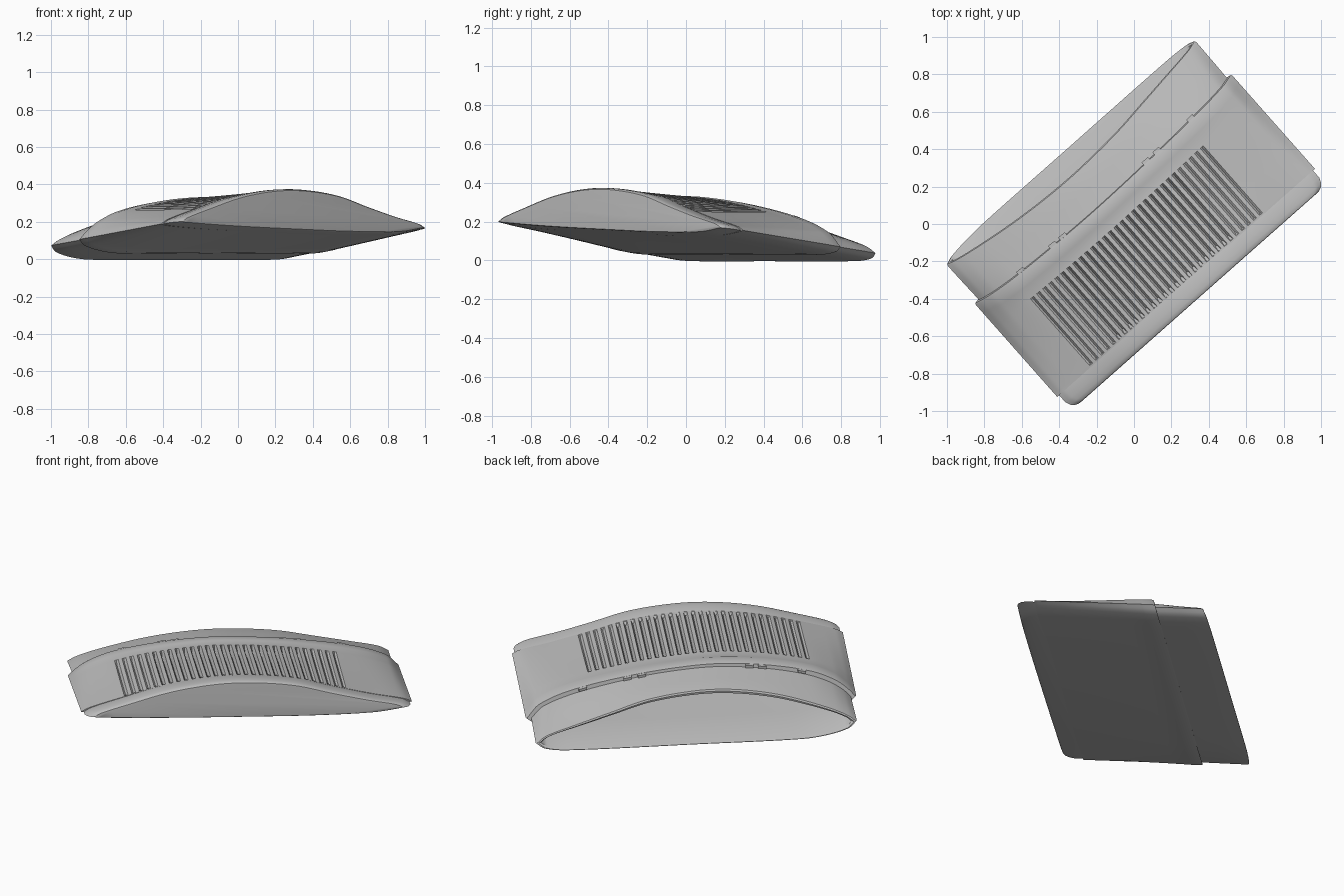
import bpy, bmesh, math
from mathutils import Vector

cube = bpy.data.objects.get("Cube")
if cube:
    bpy.data.objects.remove(cube)

grey = bpy.data.materials.new("light_grey")
grey.use_nodes = True
grey.diffuse_color = (0.5, 0.5, 0.5, 1)
grey.node_tree.nodes["Principled BSDF"].inputs["Base Color"].default_value = (0.5, 0.5, 0.5, 1)

# The part lies diagonally: U runs along its width, V towards the open end
ANGLE = math.radians(41.5)
U = Vector((math.cos(ANGLE), math.sin(ANGLE), 0))
V = Vector((-math.sin(ANGLE), math.cos(ANGLE), 0))
WIDTH = 0.92
# Bell-shaped top at both ends, fuller arch at the back of the band
BELL = [(-.92, .018), (-.88, .04), (-.72, .088), (-.47, .155), (-.22, .191), (0, .194),
        (.27, .162), (.5, .098), (.7, .045), (.88, .004), (.92, -.016)]
ARCH = [(-.92, .018), (-.88, .06), (-.81, .11), (-.68, .162), (-.45, .205), (-.2, .226),
        (0, .222), (.31, .19), (.66, .125), (.85, .055), (.92, -.016)]
# Underside at the closed end and towards the open end
KEEL = [(-.92, .018), (-.88, .012), (-.5, -.009), (0, -.028), (.4, -.04), (.75, -.038), (.92, -.016)]
FLAT = [(-.92, .018), (-.88, -.012), (-.75, -.042), (-.6, -.055), (0, -.056),
        (.75, -.055), (.88, -.04), (.92, -.016)]


def height(points, u):
    """Smooth curve through the profile points."""
    for i in range(len(points) - 1):
        (ua, a), (ub, b) = points[i], points[i + 1]
        if u <= ub + 1e-6:
            before, after = points[max(i - 1, 0)], points[min(i + 2, len(points) - 1)]
            step = ub - ua
            ma = (b - before[1]) / (ub - before[0]) * step
            mb = (after[1] - a) / (after[0] - ua) * step
            f = (u - ua) / step
            return ((2*f**3 - 3*f**2 + 1) * a + (f**3 - 2*f**2 + f) * ma
                    + (3*f**2 - 2*f**3) * b + (f**3 - f**2) * mb)
    return points[-1][1]


def place(u, v, t):
    return U * u + V * v + Vector((0, 0, 0.118 - 0.125 * v + t))


# Section loop: top with fine steps for the ribs, then the underside;
# each entry holds u, two heights to blend between, and the rib step
STEPS = 176
section = []
for i in range(STEPS + 1):
    u = -WIDTH + 2 * WIDTH * i / STEPS
    section.append((u, height(BELL, u), height(ARCH, u), i))
for i in range(1, 44):
    u = WIDTH * math.cos(math.pi * i / 44)
    section.append((u, height(KEEL, u), height(FLAT, u), -1))


def groove_depth(u, i):
    """Every fourth step is the floor of a narrow groove."""
    if i < 0 or abs(u + 0.06) > 0.62 or i % 4:
        return 0
    return 0.02 if abs(u + 0.05) < 0.42 else 0.012


def make(name, rings, close_last=False):
    """Skin rings: (v, width scale, height scale, arch share, slant, groove)."""
    bm = bmesh.new()
    loops = []
    for v, su, st, arch, slant, groove in rings:
        flat = min(1, max(0, (v + .5) / .7))
        loop = []
        for u, a, b, i in section:
            t = a + (b - a) * (flat if i < 0 else arch)
            t = 0.01 + (t - 0.01) * st - groove * groove_depth(u, i)
            loop.append(bm.verts.new(place(u * su, v - slant * t, t)))
        loops.append(loop)
    n = len(section)
    for a, b in zip(loops, loops[1:]):
        for i in range(n):
            j = (i + 1) % n
            bm.faces.new((a[i], b[i], b[j], a[j]))
    if close_last:
        bm.faces.new(loops[-1])
    bmesh.ops.recalc_face_normals(bm, faces=bm.faces)
    finish(name, bm)


def finish(name, bm):
    mesh = bpy.data.meshes.new(name)
    bm.to_mesh(mesh)
    bm.free()
    mesh.materials.append(grey)
    obj = bpy.data.objects.new(name, mesh)
    bpy.context.collection.objects.link(obj)
    bpy.ops.object.select_all(action='DESELECT')
    bpy.context.view_layer.objects.active = obj
    obj.select_set(True)
    bpy.ops.object.shade_smooth_by_angle(angle=math.radians(30))


# Ribbed grip band with a raised rim
make("grip_band", [
    (.25, .95, .93, .9, .25, 0), (.25, .995, 1, 1, .25, 0), (.24, 1, 1.01, 1, .25, 0),
    (.185, 1, 1.01, 1, .25, 0), (.175, 1, .99, 1, .25, 0), (.09, 1, .99, .88, .15, 0),
    (.05, 1, .99, .82, .1, 1.5), (-.1, 1, .99, .55, 0, 1.2), (-.26, 1, .99, .26, 0, 1),
    (-.405, 1, .99, .03, 0, .8), (-.41, 1, .99, .02, 0, 0),
    (-.42, 1, .99, 0, 0, 0), (-.42, .95, .93, 0, 0, 0)])

# Closed end with a rounded lip
make("end_cap", [
    (-.38, .96, .96, 0, 0, 0), (-.42, .985, 1, 0, 0, 0), (-.47, .985, 1, 0, 0, 0),
    (-.5, .972, .985, 0, 0, 0), (-.515, .955, .96, 0, 0, 0),
    (-.523, .935, .93, 0, 0, 0), (-.525, .91, .89, 0, 0, 0)], close_last=True)

# Hollow sleeve, cut at a slant at the open end
make("open_sleeve", [
    (.15, .965, .95, .9, 0, 0), (.26, .967, .95, .8, .2, 0), (.38, .97, .97, .5, .35, 0),
    (.5, .972, .99, .25, .5, 0), (.51, .967, .98, .25, .5, 0), (.512, .955, .94, .22, .5, 0),
    (.505, .942, .88, .2, .5, 0), (.26, .935, .85, .3, 0, 0), (-.45, .92, .82, 0, 0, 0)],
    close_last=True)

# Small clip tabs along the rim
for k, u in enumerate((-.62, -.40, -.33, .27, .35, .6)):
    bm = bmesh.new()
    corners = bmesh.ops.create_cube(bm, size=1)["verts"]
    for c in corners:
        cu = u + c.co.x * .045
        t = height(ARCH, cu)
        c.co = place(cu, .253 - .25 * t + c.co.y * .03, t - .008 + c.co.z * .014)
    bmesh.ops.recalc_face_normals(bm, faces=bm.faces)
    finish("clip_tab_%d" % (k + 1), bm)
